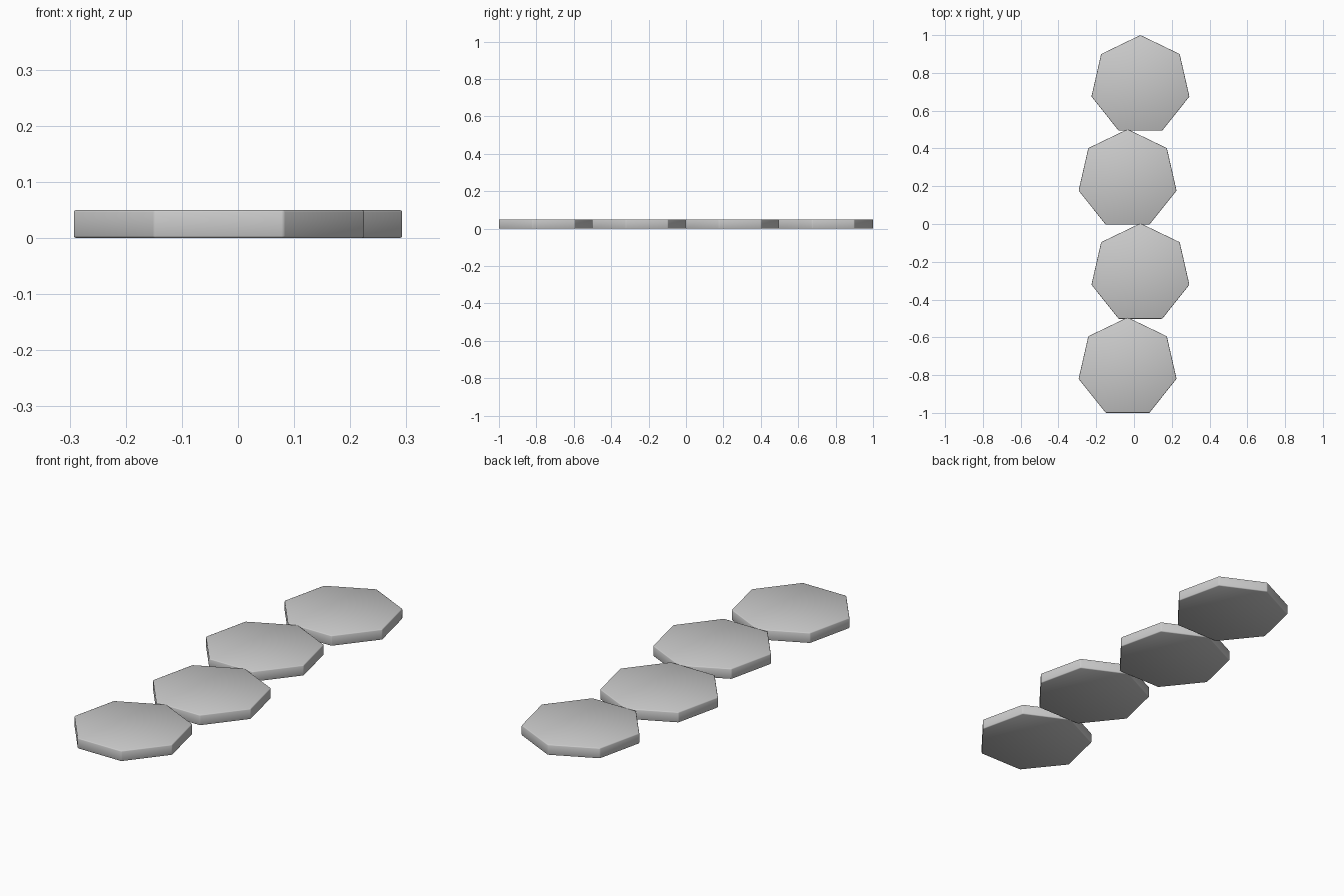
import bpy
import math

if "Cube" in bpy.data.objects:
    bpy.data.objects.remove(bpy.data.objects["Cube"])

RADIUS = 0.266      # heptagon corner radius
THICK = 0.05
OFFSET = 0.034      # sideways stagger
STEP = (2.0 - RADIUS * (1 + math.cos(math.pi / 7))) / 3


def stepping_stone(index):
    # seven-sided slab, one corner pointing to +y
    x = OFFSET if index % 2 == 0 else -OFFSET
    y = 1.0 - RADIUS - index * STEP
    bpy.ops.mesh.primitive_cylinder_add(
        vertices=7, radius=RADIUS, depth=THICK, location=(x, y, THICK / 2))
    stone = bpy.context.object
    stone.name = f"stepping_stone_{index + 1}"
    # softly rounded edges
    bevel = stone.modifiers.new("soft_edges", 'BEVEL')
    bevel.width = 0.004
    bevel.segments = 2
    bevel.limit_method = 'ANGLE'
    bevel.angle_limit = math.radians(30)
    bpy.ops.object.modifier_apply(modifier=bevel.name)
    bpy.ops.object.shade_smooth_by_angle(angle=math.radians(50))


# staggered row of four stones
for i in range(4):
    stepping_stone(i)
